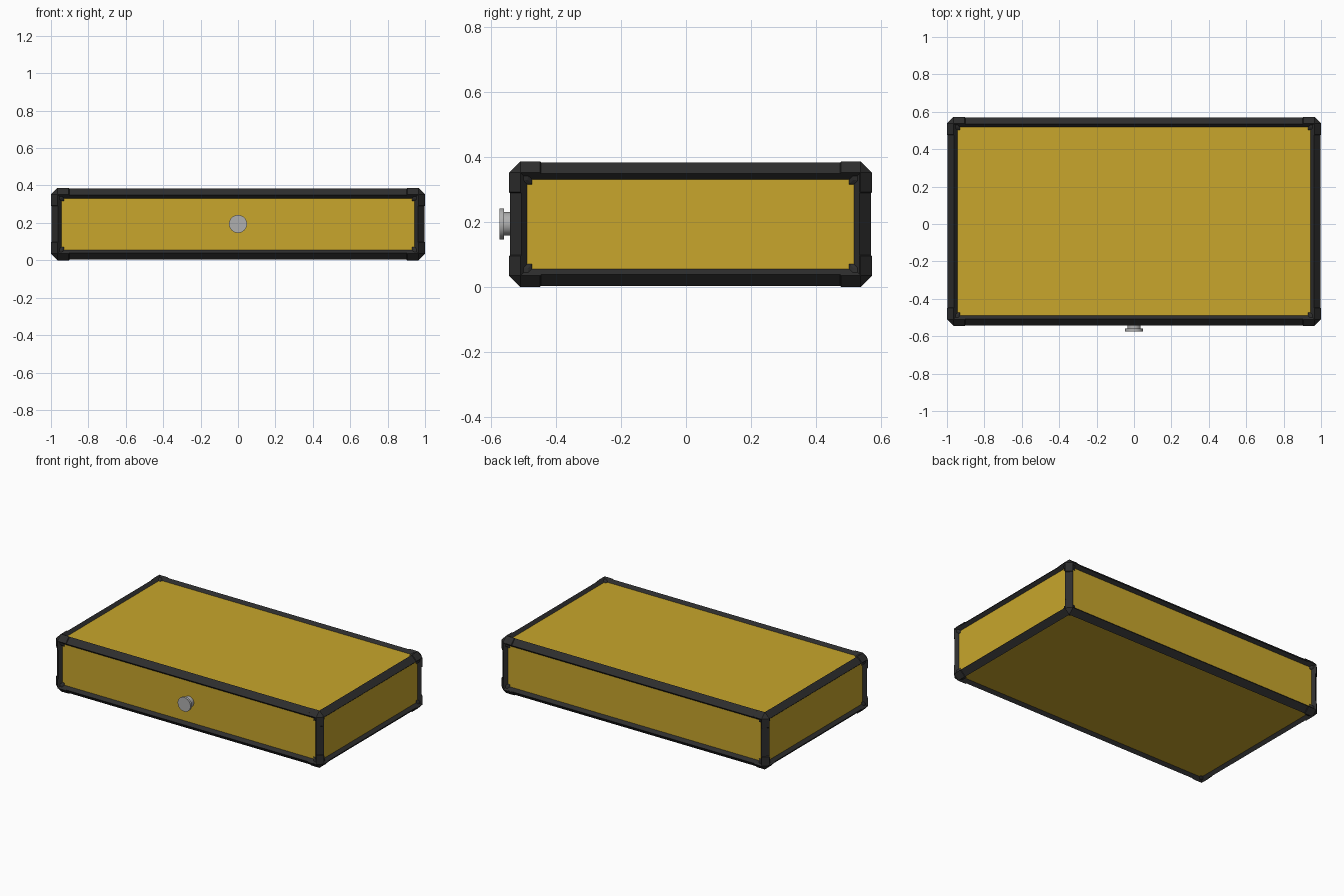
import bpy
import bmesh
import math
from mathutils import Vector, Matrix

cube = bpy.data.objects.get("Cube")
if cube:
    bpy.data.objects.remove(cube, do_unlink=True)


def material(name, rgb):
    mat = bpy.data.materials.new(name)
    mat.use_nodes = True
    mat.diffuse_color = (*rgb, 1)
    mat.node_tree.nodes["Principled BSDF"].inputs["Base Color"].default_value = (*rgb, 1)
    return mat


BLACK = material("black_rubber", (0.027, 0.027, 0.027))
YELLOW = material("mustard_yellow", (0.578, 0.381, 0.025))
SILVER = material("silver_metal", (0.43, 0.43, 0.43))

HALF = Vector((1.0, 0.559, 0.1935))
CENTRE = Vector((0, 0.014, 0.1935))
LIP = 0.003        # how far the corner guards stand proud of the frame
CORNER = 0.095     # reach of a corner guard along each edge


def axis_aligned(face):
    return max(abs(c) for c in face.normal) > 0.999


def case_mesh(half):
    """Box with chamfered edges and a recessed, round-cornered panel per side."""
    bm = bmesh.new()
    bmesh.ops.create_cube(bm, size=2, matrix=Matrix.Diagonal((*half, 1)))
    bmesh.ops.bevel(bm, geom=bm.edges[:], offset=0.035, segments=1, affect='EDGES')
    bm.normal_update()
    sides = [f for f in bm.faces if axis_aligned(f)]
    bmesh.ops.inset_individual(bm, faces=sides, thickness=0.025, depth=-0.02)
    bm.normal_update()
    rims = {v for f in bm.faces if axis_aligned(f) for v in f.verts}
    bmesh.ops.bevel(bm, geom=list(rims), offset=0.015, segments=2, affect='VERTICES')
    bm.normal_update()
    return bm


def add_object(name, bm, mats, location=CENTRE):
    mesh = bpy.data.meshes.new(name)
    bm.to_mesh(mesh)
    bm.free()
    for mat in mats:
        mesh.materials.append(mat)
    obj = bpy.data.objects.new(name, mesh)
    obj.location = location
    bpy.context.collection.objects.link(obj)
    return obj


# Case: black frame bars around yellow panels
bm = case_mesh(HALF - Vector((LIP, LIP, LIP)))
for face in bm.faces:
    face.material_index = int(axis_aligned(face))
add_object("case_frame_and_panels", bm, (BLACK, YELLOW))

# Corner guards: the same shell, slightly larger, trimmed to the eight corners
bm = case_mesh(HALF)
bmesh.ops.delete(bm, geom=[f for f in bm.faces if axis_aligned(f)], context='FACES')
for axis in range(3):
    for side in (-1, 1):
        normal = Vector((0, 0, 0))
        normal[axis] = side
        bmesh.ops.bisect_plane(bm, geom=bm.verts[:] + bm.edges[:] + bm.faces[:],
                               plane_co=normal * (HALF[axis] - CORNER), plane_no=normal)
middle = [f for f in bm.faces
          if any(abs(c) < h - CORNER for c, h in zip(f.calc_center_median(), HALF))]
bmesh.ops.delete(bm, geom=middle, context='FACES')
# Short skirts close the step between guards and bars
open_edges = [e for e in bm.edges if e.is_boundary]
skirt = bmesh.ops.extrude_edge_only(bm, edges=open_edges)["geom"]
for v in (g for g in skirt if isinstance(g, bmesh.types.BMVert)):
    for i in range(3):
        v.co[i] -= math.copysign(LIP, v.co[i])
add_object("corner_guards", bm, (BLACK,))


# Front knob: stem and wider head, on the y axis
def disc(name, radius, y_front, y_back):
    bm = bmesh.new()
    bmesh.ops.create_cone(bm, cap_ends=True, segments=32, radius1=radius, radius2=radius,
                          depth=y_back - y_front, matrix=Matrix.Rotation(math.pi / 2, 4, 'X'))
    obj = add_object(name, bm, (SILVER,), (0, (y_front + y_back) / 2, CENTRE.z + 0.001))
    bpy.ops.object.select_all(action='DESELECT')
    bpy.context.view_layer.objects.active = obj
    obj.select_set(True)
    bpy.ops.object.shade_smooth_by_angle(angle=math.radians(30))


disc("knob_stem", 0.036, -0.562, -0.515)
disc("knob_head", 0.048, -0.575, -0.56)
